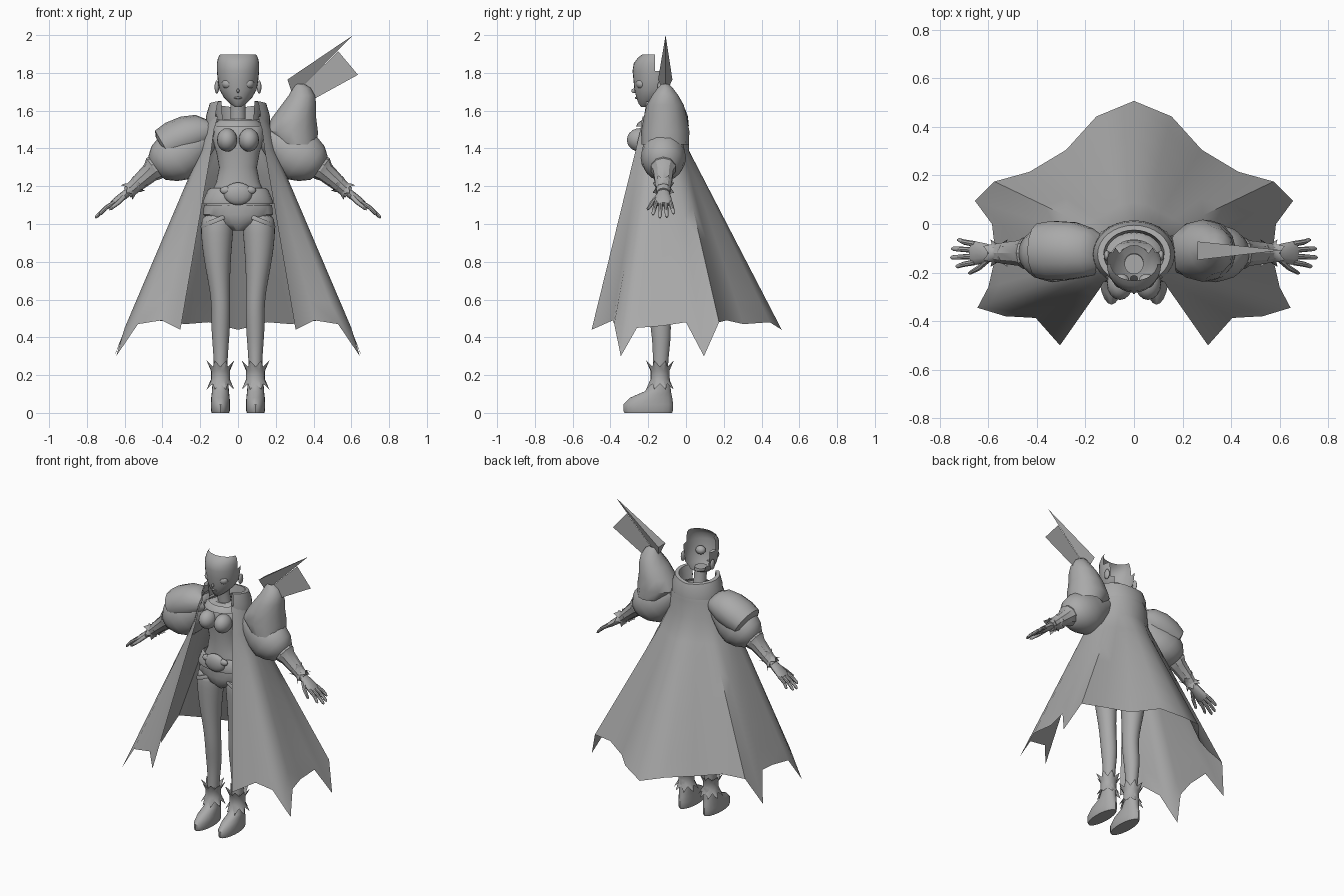
import bpy, bmesh, math
from mathutils import Vector

grey = bpy.data.materials.new("plain_grey")
grey.diffuse_color = (0.4, 0.4, 0.4, 1)


def finish(name, bm, mirror=False, sub=0, angle=40):
    bmesh.ops.recalc_face_normals(bm, faces=bm.faces)
    me = bpy.data.meshes.new(name)
    bm.to_mesh(me)
    bm.free()
    ob = bpy.data.objects.new(name, me)
    bpy.context.collection.objects.link(ob)
    me.materials.append(grey)
    bpy.context.view_layer.objects.active = ob
    for o in bpy.context.selected_objects:
        o.select_set(False)
    ob.select_set(True)
    bpy.ops.object.shade_smooth_by_angle(angle=math.radians(angle))
    if mirror:
        ob.modifiers.new("mirror", 'MIRROR').merge_threshold = 0.002
    if sub:
        ob.modifiers.new("smooth", 'SUBSURF').levels = sub
        ob.modifiers["smooth"].render_levels = sub
    return ob


def bridge(bm, rings, closed=True):
    rows = [[bm.verts.new(p) for p in r] for r in rings]
    n = len(rows[0])
    for a, b in zip(rows, rows[1:]):
        for i in range(n if closed else n - 1):
            j = (i + 1) % n
            bm.faces.new((a[i], a[j], b[j], b[i]))
    return rows


def tube(name, rings, axis=(0, 0, 1), n=16, caps=True, cut=None, **kw):
    """Rings are (x, y, z, radius across, radius along y), perpendicular to axis."""
    up = Vector((0, 1, 0)).cross(Vector(axis).normalized())
    bm = bmesh.new()
    loops = [[Vector((x, y, z)) + up * (a * math.cos(k * math.tau / n)) +
              Vector((0, b * math.sin(k * math.tau / n), 0)) for k in range(n)]
             for x, y, z, a, b in rings]
    rows = bridge(bm, loops)
    if caps:
        bm.faces.new(rows[0])
        bm.faces.new(rows[-1])
    if cut:
        bmesh.ops.delete(bm, geom=[f for f in bm.faces if cut(f.calc_center_median())], context='FACES')
    return finish(name, bm, **kw)


def ball(name, c, r, mirror=True):
    bm = bmesh.new()
    bmesh.ops.create_uvsphere(bm, u_segments=16, v_segments=10, radius=1)
    for v in bm.verts:
        v.co = Vector([c[i] + v.co[i] * r[i] for i in range(3)])
    return finish(name, bm, mirror)


def jagged(name, c, axis, r, h, flare, spike, n=16):
    """Cuff whose rims alternate between points and notches."""
    d = Vector(axis).normalized()
    up = Vector((0, 1, 0)).cross(d)
    loops = []
    for t, out in ((-1, 1), (-0.5, 0), (0.5, 0), (1, 1)):
        ring = []
        for k in range(n):
            point = out * (k % 2)
            rad = r + flare * point + 0.006 * out
            ang = k * math.tau / n
            ring.append(Vector(c) + d * (t * h + math.copysign(spike, t) * point) +
                        (up * math.cos(ang) + Vector((0, math.sin(ang), 0))) * rad)
        loops.append(ring)
    bm = bmesh.new()
    bridge(bm, loops)
    return finish(name, bm, True, angle=30)


# Head: open face shell, ears, eyes and neck
tube("face_shell", [(0, -.225, 1.62, .015, .012), (0, -.2, 1.635, .04, .05), (0, -.175, 1.67, .075, .088),
                    (0, -.165, 1.71, .098, .108), (0, -.165, 1.76, .107, .113), (0, -.165, 1.81, .112, .118),
                    (0, -.165, 1.85, .112, .112), (0, -.165, 1.88, .106, .09), (0, -.165, 1.897, .096, .068)],
     n=28, caps=False, cut=lambda c: c.y > (-.11 if c.z < 1.8 else -.17))
ball("ear", (-.112, -.13, 1.725), (.012, .022, .035))
ball("eyeball", (-.052, -.235, 1.742), (.033, .03, .028))
ball("nose", (0, -.277, 1.705), (.007, .012, .012), False)
ball("lips", (0, -.262, 1.668), (.022, .008, .006), False)
tube("neck", [(0, -.14, 1.5, .06, .05), (0, -.15, 1.56, .04, .042), (0, -.165, 1.67, .04, .042)])

# Torso, bust and neckline band
tube("torso", [(0, -.14, 1.0, .13, .085), (0, -.14, 1.08, .175, .095), (0, -.145, 1.15, .15, .088),
               (0, -.15, 1.22, .115, .078), (0, -.155, 1.3, .1, .072), (0, -.155, 1.38, .115, .08),
               (0, -.155, 1.46, .14, .088), (0, -.15, 1.52, .14, .075), (0, -.145, 1.555, .07, .055)], n=24)
ball("bust", (-.058, -.245, 1.445), (.054, .068, .062))
tube("neckline_band", [(0, -.15, 1.515, .13, .115), (0, -.15, 1.535, .12, .105), (0, -.15, 1.55, .1, .085)],
     n=24, caps=False)

# Belt, buckle and briefs
tube("belt", [(0, -.145, 1.105, .187, .112), (0, -.145, 1.12, .186, .114), (0, -.147, 1.18, .16, .106),
              (0, -.147, 1.19, .145, .095)], n=24, caps=False)
ball("belt_buckle", (0, -.25, 1.16), (.075, .03, .06), False)
ball("buckle_wing", (-.06, -.25, 1.178), (.035, .018, .022))
tube("briefs", [(0, -.14, .965, .03, .06), (0, -.14, 1.0, .105, .092), (0, -.14, 1.05, .185, .102),
                (0, -.14, 1.1, .18, .102)], n=24)
tube("leg_hem", [(-.11, -.14, 1.01, .093, .098), (-.11, -.14, 1.022, .095, .1), (-.11, -.14, 1.035, .09, .095)],
     axis=(-.4, 0, 1), mirror=True)

# Legs, boots and spiked ankle cuffs
tube("leg", [(-.105, -.14, 1.06, .082, .085), (-.11, -.14, 1.0, .09, .092), (-.112, -.142, .9, .083, .085),
             (-.108, -.145, .78, .069, .074), (-.096, -.147, .65, .054, .06), (-.09, -.145, .56, .051, .057),
             (-.092, -.132, .45, .051, .056), (-.092, -.13, .36, .043, .047), (-.092, -.136, .26, .036, .04),
             (-.092, -.136, .14, .036, .042)], mirror=True, sub=1)
tube("boot", [(-.093, -.136, .24, .038, .042), (-.093, -.136, .16, .042, .053), (-.093, -.148, .115, .045, .068),
              (-.093, -.185, .08, .049, .112), (-.093, -.2, .045, .051, .132), (-.093, -.2, .012, .05, .131),
              (-.093, -.2, 0, .046, .126)], n=20, mirror=True)
jagged("ankle_cuff", (-.093, -.138, .2), (0, 0, 1), .05, .045, .024, .033)

# Cape: half hem swept up to the shoulders, then mirrored
hem = [(-.305, -.5, .44), (-.405, -.387, .49), (-.53, -.38, .47), (-.645, -.345, .3), (-.6, -.26, .45),
       (-.57, -.13, .46), (-.585, 0, .48), (-.655, .095, .3), (-.575, .175, .48), (-.43, .215, .49),
       (-.28, .305, .47), (-.155, .443, .48), (0, .507, .44)]


def arc(i, rx, ry, yc, z, start=-45):
    a = math.radians(start + (90 - start) * i / (len(hem) - 1))
    return Vector((-rx * math.cos(a), yc + ry * math.sin(a), z))


rows = [[arc(i, .15, .135, -.135, 1.57) for i in range(13)],
        [arc(i, .18, .15, -.135, 1.5) for i in range(13)]]
waist = [arc(i, .2, .165, -.15, 1.39) for i in range(13)]
for f in (0, .15, .33, .52, .72, .88, 1):
    rows.append([w.lerp(Vector(h), f) for w, h in zip(waist, hem)])
bm = bmesh.new()
bridge(bm, rows, False)
finish("cape", bm, True, angle=50)

# Folded collar
bm = bmesh.new()
bridge(bm, [[arc(i, rx, ry, -.125, z + lift * (1 - i / 12)) for i in range(13)] for rx, ry, z, lift in
            ((.17, .14, 1.52, 0), (.168, .135, 1.57, .01), (.15, .12, 1.61, .04),
             (.125, .1, 1.615, .035), (.115, .09, 1.55, 0))], False)
finish("cape_collar", bm, True)

# Arms: positions measured along and across the arm direction
D = Vector((-.804, 0, -.594))
U = Vector((-.594, 0, .804))


def arm(t, p=0, y=-.12):
    return tuple(Vector((-.2, y, 1.45)) + D * t + U * p)


tube("balloon_sleeve", [arm(-.05, -.01) + (.07, .07), arm(.03, -.01) + (.1, .095), arm(.1, -.005) + (.13, .112),
                        arm(.17, 0) + (.138, .12), arm(.23, .008) + (.115, .105), arm(.275, .012) + (.078, .075),
                        arm(.285, .01) + (.05, .05)], D, 20, mirror=True)
tube("shoulder_puff", [(-.13, -.12, 1.5, .06, .07), (-.18, -.115, 1.5, .09, .1), (-.25, -.11, 1.475, .108, .12),
                       (-.33, -.11, 1.44, .11, .125), (-.39, -.11, 1.41, .098, .115),
                       (-.4, -.11, 1.4, .07, .09)], (-.85, 0, -.5), 14)
tube("gauntlet", [arm(.24, .02) + (.062, .06), arm(.29, .02) + (.068, .068), arm(.32, .015) + (.052, .055),
                  arm(.4, .008) + (.042, .047), arm(.48) + (.032, .036)], D, 10, mirror=True, angle=30)
jagged("wrist_cuff", arm(.44, .004), D, .037, .022, .014, .022, 12)
tube("palm", [arm(.46) + (.022, .028), arm(.51) + (.022, .04), arm(.56) + (.019, .048),
              arm(.585) + (.013, .046)], D, 12, mirror=True)
for i, tip in enumerate((.668, .695, .69, .66)):
    y, s = -.12 + (i - 1.5) * .025, -.12 + (i - 1.5) * .036
    tube(f"finger_{i + 1}", [arm(.565, 0, y) + (.012, .012), arm(.62, .004, (y + s) / 2) + (.011, .011),
                             arm(tip - .01, -.004, s) + (.009, .009), arm(tip, -.006, s) + (.004, .004)],
         D, 8, mirror=True)
tube("thumb", [arm(.5, -.005, -.145) + (.015, .015), arm(.55, -.012, -.178) + (.013, .013),
               arm(.6, -.015, -.2) + (.009, .009), arm(.61, -.015, -.202) + (.004, .004)], D, 8, mirror=True)

# Single large shoulder guard, open below
tube("shoulder_guard", [(.315, -.11, 1.42, .105, .125), (.283, -.11, 1.49, .14, .128), (.296, -.11, 1.56, .118, .115),
                        (.322, -.11, 1.63, .092, .098), (.338, -.11, 1.68, .07, .07), (.337, -.11, 1.72, .048, .04),
                        (.328, -.11, 1.742, .022, .018)], n=12, caps=False, angle=35)

# Swept blade with a flat flag along its lower edge
bm = bmesh.new()
a, b, tip, low, f1, f2, f3 = [bm.verts.new(p) for p in (
    (.262, -.148, 1.765), (.262, -.072, 1.765), (.61, -.108, 2.0), (.29, -.11, 1.68),
    (.53, -.109, 1.915), (.635, -.109, 1.79), (.39, -.109, 1.655))]
for f in ((a, b, tip), (a, tip, low), (b, low, tip), (a, low, b), (low, f1, f2, f3)):
    bm.faces.new(f)
finish("shoulder_blade_spike", bm, angle=20)
